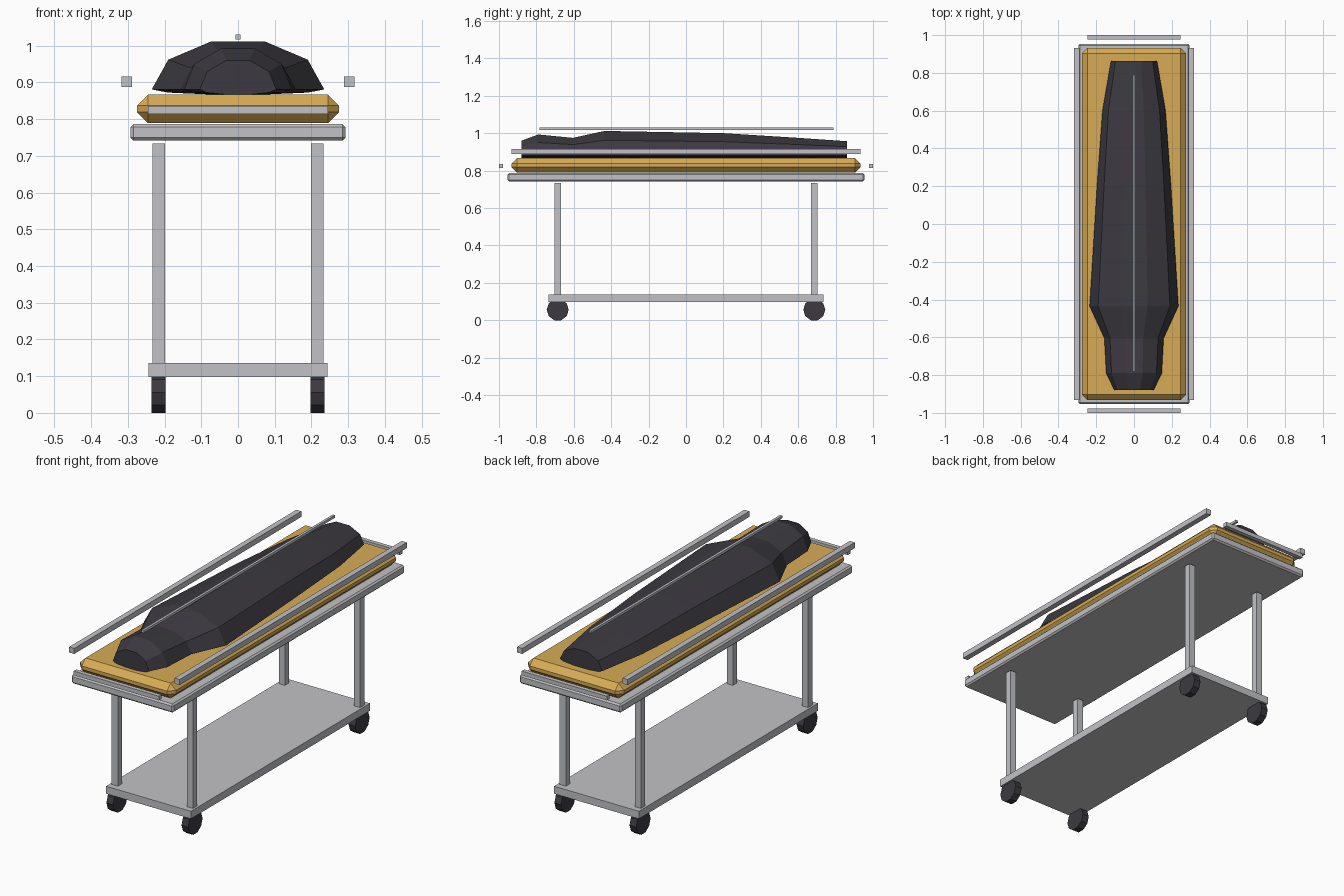
import bpy, bmesh, math

old = bpy.data.objects.get("Cube")
if old:
    bpy.data.objects.remove(old, do_unlink=True)


def material(name, rgb):
    m = bpy.data.materials.new(name)
    m.use_nodes = True
    m.diffuse_color = (*rgb, 1)
    m.node_tree.nodes["Principled BSDF"].inputs["Base Color"].default_value = (*rgb, 1)
    return m


metal = material("brushed metal", (0.54, 0.545, 0.57))
amber = material("amber padding", (0.68, 0.41, 0.09))
charcoal = material("charcoal", (0.045, 0.042, 0.052))


def finish(name, bm, mat):
    bmesh.ops.recalc_face_normals(bm, faces=bm.faces)
    mesh = bpy.data.meshes.new(name)
    bm.to_mesh(mesh)
    bm.free()
    mesh.materials.append(mat)
    ob = bpy.data.objects.new(name, mesh)
    bpy.context.collection.objects.link(ob)
    return ob


def box(name, centre, size, mat, bevel=0):
    bm = bmesh.new()
    bmesh.ops.create_cube(bm, size=1)
    for v in bm.verts:
        v.co = [c + s * k for c, s, k in zip(centre, size, v.co)]
    ob = finish(name, bm, mat)
    if bevel:
        mod = ob.modifiers.new("Bevel", 'BEVEL')
        mod.width = bevel
        mod.segments = 1
    return ob


def decagon(radius):
    """Ten points with a flat top and bottom."""
    for i in range(10):
        a = math.radians(18 + 36 * i)
        yield radius * math.sin(a), radius * math.cos(a)


def loft(name, rings, mat):
    bm = bmesh.new()
    loops = [[bm.verts.new(p) for p in ring] for ring in rings]
    for a, b in zip(loops, loops[1:]):
        for i in range(len(a)):
            j = (i + 1) % len(a)
            bm.faces.new((a[i], a[j], b[j], b[i]))
    bm.faces.new(loops[0])
    bm.faces.new(loops[-1])
    return finish(name, bm, mat)


# Bed and lower shelf
box("tray", (0, 0, 0.764), (0.586, 1.908, 0.045), metal, 0.008)
box("mattress", (0, 0, 0.828), (0.55, 1.866, 0.078), amber, 0.03)
box("lower_shelf", (0, 0, 0.117), (0.488, 1.47, 0.039), metal)

# Legs and ten-sided wheels at the four corners
for sx, side in ((1, "left"), (-1, "right")):
    for sy, end in ((-1, "front"), (1, "back")):
        x, y = sx * 0.216, sy * 0.686
        box(f"{end}_{side}_leg", (x, y, 0.435), (0.035, 0.035, 0.597), metal)
        loft(f"{end}_{side}_wheel",
             [[(x + dx, y + py, 0.056 + pz) for py, pz in decagon(0.059)]
              for dx in (-0.019, 0.019)], charcoal)
    box(f"{side}_rail", (sx * 0.303, 0, 0.902), (0.029, 1.866, 0.029), metal)

for sy, end in ((-1, "front"), (1, "back")):
    box(f"{end}_rail", (0, sy * 0.989, 0.825), (0.49, 0.022, 0.022), metal)

# Wrapped form: stations of (y, half width, top height), flattened underneath
stations = [(-0.88, 0.104, 0.96), (-0.79, 0.147, 0.993), (-0.605, 0.157, 0.975),
            (-0.435, 0.235, 1.012), (0.2, 0.196, 1.0), (0.6, 0.167, 0.975),
            (0.862, 0.122, 0.957)]
base = 0.881
rings = []
for y, half, top in stations:
    rise = (top - base) / math.cos(math.radians(18))
    rings.append([(half * px, y, base + pz * (rise if pz > 0 else 0.0145))
                  for px, pz in decagon(1)])
loft("wrapped_form", rings, charcoal)

# Seam strip along the top
box("seam_strip", (0, 0.003, 1.024), (0.013, 1.57, 0.013), metal)
